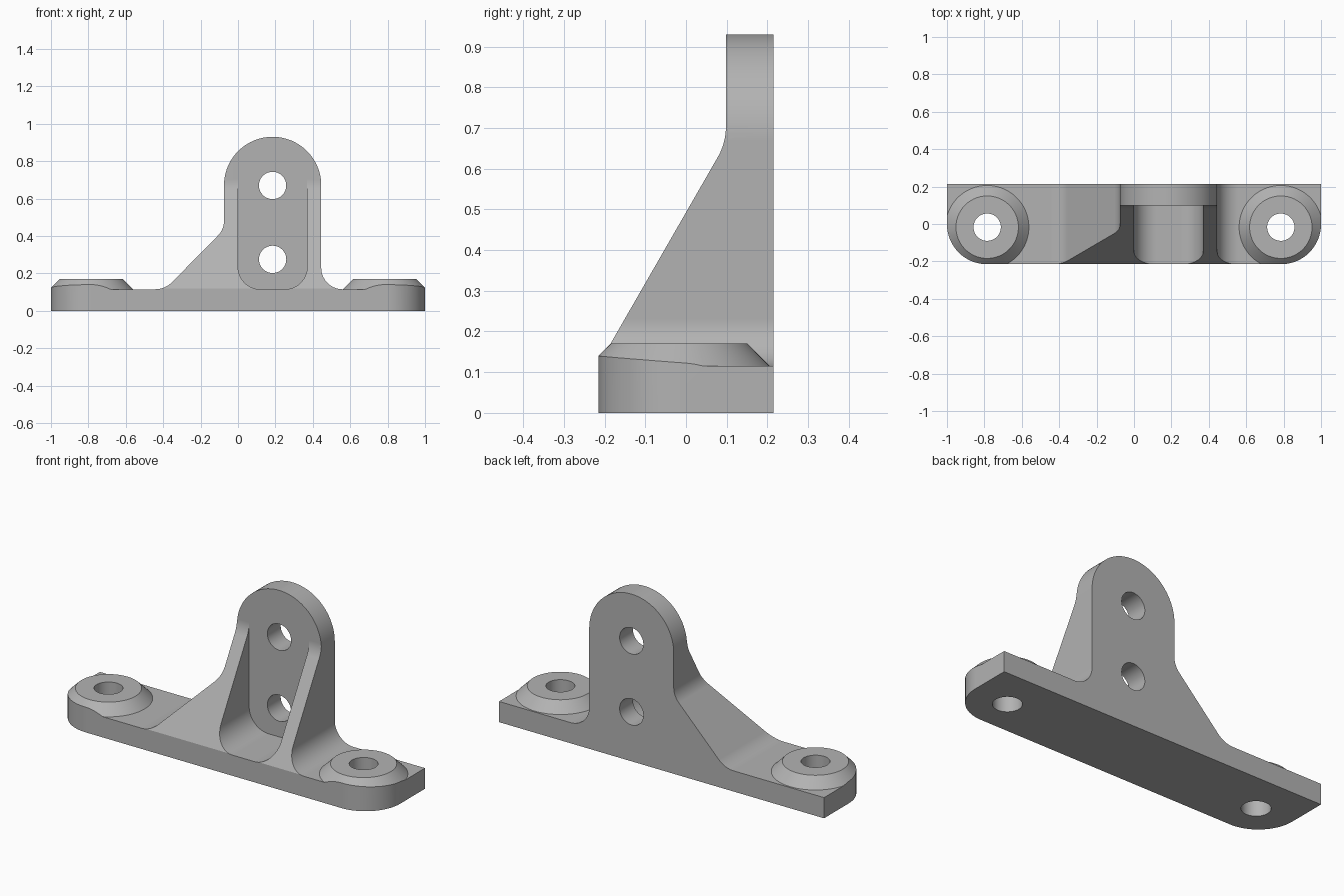
import bpy
import math
from mathutils import Vector

cube = bpy.data.objects.get("Cube")
if cube:
    bpy.data.objects.remove(cube, do_unlink=True)

grey = bpy.data.materials.new("plain_grey")
grey.use_nodes = True
GREY = (0.45, 0.45, 0.45, 1)
grey.diffuse_color = GREY
grey.node_tree.nodes["Principled BSDF"].inputs["Base Color"].default_value = GREY


def rounded(corners):
    """Polygon outline from (u, v, fillet radius) corners."""
    pts = []
    n = len(corners)
    for i, (u, v, r) in enumerate(corners):
        p = Vector((u, v))
        if r == 0:
            pts.append(p)
            continue
        a = (Vector(corners[i - 1][:2]) - p).normalized()
        b = (Vector(corners[(i + 1) % n][:2]) - p).normalized()
        half = a.angle(b) / 2
        centre = p + (a + b).normalized() * r / math.sin(half)
        reach = r / math.tan(half)
        start, end = p + a * reach - centre, p + b * reach - centre
        sweep = math.pi - 2 * half
        steps = max(4, math.ceil(math.degrees(sweep) / 4))
        for k in range(steps + 1):
            t = k / steps
            arc = (start * math.sin((1 - t) * sweep) + end * math.sin(t * sweep)) / math.sin(sweep)
            pts.append(centre + arc)
    return pts


def prism(name, outline, axis, low, high):
    """Extrude an outline along the x, y or z axis."""
    place = {"x": lambda u, v, w: (w, u, v),
             "y": lambda u, v, w: (u, w, v),
             "z": lambda u, v, w: (u, v, w)}[axis]
    n = len(outline)
    verts = [place(p[0], p[1], w) for w in (low, high) for p in outline]
    faces = [tuple(reversed(range(n))), tuple(range(n, 2 * n))]
    faces += [(i, (i + 1) % n, n + (i + 1) % n, n + i) for i in range(n)]
    mesh = bpy.data.meshes.new(name)
    mesh.from_pydata(verts, [], faces)
    if axis == "y":
        mesh.flip_normals()
    mesh.materials.append(grey)
    obj = bpy.data.objects.new(name, mesh)
    bpy.context.collection.objects.link(obj)
    return obj


def circle(u, v, r, n=64):
    return [(u + r * math.cos(math.tau * k / n), v + r * math.sin(math.tau * k / n))
            for k in range(n)]


def combine(target, tool, operation):
    """Boolean the tool into the target, then discard the tool."""
    tool.hide_render = True
    mod = target.modifiers.new("combine", "BOOLEAN")
    mod.operation, mod.solver, mod.object = operation, "EXACT", tool
    bpy.context.view_layer.objects.active = target
    bpy.ops.object.modifier_apply(modifier=mod.name)
    bpy.data.objects.remove(tool, do_unlink=True)


PLATE, TOP, HALF = 0.115, 0.93, 0.215
TAB_X, TAB_R, TAB_FRONT = 0.185, 0.26, 0.098
BOSS_X, BOSS_Y, HOLE = 0.785, -0.017, 0.073

# Plate, sloping gusset and round-topped tab in one front profile
front = rounded([
    (-1, 0, 0), (1, 0, 0), (1, PLATE, 0),
    (TAB_X + TAB_R, PLATE, 0.115), (TAB_X + TAB_R, TOP, TAB_R - 0.0005),
    (TAB_X - TAB_R, TOP, TAB_R - 0.0005), (TAB_X - TAB_R, 0.435, 0.11),
    (-0.39, PLATE, 0.13), (-1, PLATE, 0)])
bracket = prism("bracket", front, "y", -0.3, 0.3)

# Sloping front edge of the ribs, seen from the side
side = rounded([(-0.3406, -0.1, 0), (0.3, -0.1, 0), (0.3, 1.1, 0),
                (TAB_FRONT, 1.1, 0), (TAB_FRONT, 0.663, 0.15)])
combine(bracket, prism("rib_slope", side, "x", -1.2, 1.2), "INTERSECT")

# Pocket between the two ribs
pocket = rounded([(0, PLATE, 0.12), (0.37, PLATE, 0.12), (0.37, 1.2, 0), (0, 1.2, 0)])
combine(bracket, prism("pocket", pocket, "y", -0.5, TAB_FRONT), "DIFFERENCE")

# Conical screw bosses
for s in (-1, 1):
    bpy.ops.mesh.primitive_cone_add(vertices=96, radius1=0.237, radius2=0.167, depth=0.07,
                                    location=(s * BOSS_X, BOSS_Y, 0.136))
    boss = bpy.context.object
    boss.data.materials.append(grey)
    combine(bracket, boss, "UNION")

# Plan outline with rounded front corners
plan = rounded([(-1, -HALF, 0.214), (1, -HALF, 0.214), (1, HALF, 0), (-1, HALF, 0)])
combine(bracket, prism("plan_outline", plan, "z", -0.2, 1.3), "INTERSECT")

# Screw holes through the bosses and the tab
for s in (-1, 1):
    combine(bracket, prism("boss_hole", circle(s * BOSS_X, BOSS_Y, HOLE), "z", -0.2, 0.5),
            "DIFFERENCE")
for z in (0.275, 0.67):
    combine(bracket, prism("tab_hole", circle(TAB_X, z, HOLE), "y", -0.5, 0.5), "DIFFERENCE")

# Smooth fillets with crisp edges
bpy.ops.object.select_all(action="DESELECT")
bracket.select_set(True)
bpy.context.view_layer.objects.active = bracket
bpy.ops.object.shade_smooth_by_angle(angle=math.radians(20))
weighted = bracket.modifiers.new("even_normals", "WEIGHTED_NORMAL")
weighted.keep_sharp = True
